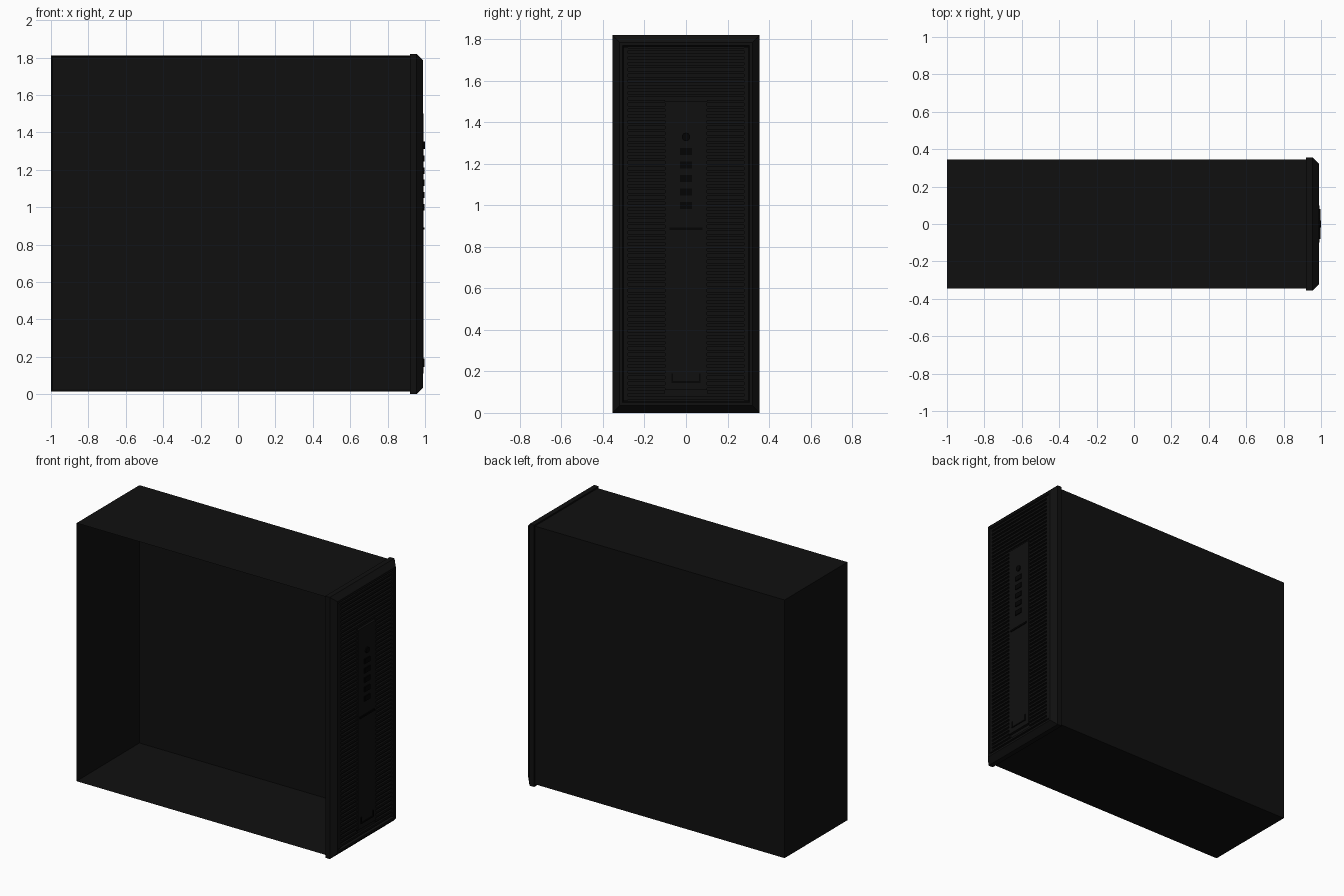
import bpy, bmesh

if "Cube" in bpy.data.objects:
    bpy.data.objects.remove(bpy.data.objects["Cube"])

mat = bpy.data.materials.new("matte_black")
mat.diffuse_color = (0.005, 0.005, 0.005, 1)
mat.use_nodes = True
mat.node_tree.nodes["Principled BSDF"].inputs["Base Color"].default_value = mat.diffuse_color
dark = bpy.data.materials.new("deep_black")
dark.diffuse_color = (0.001, 0.001, 0.001, 1)
dark.use_nodes = True
dark.node_tree.nodes["Principled BSDF"].inputs["Base Color"].default_value = dark.diffuse_color


def finish(name, bm, material=mat):
    bmesh.ops.recalc_face_normals(bm, faces=bm.faces)
    me = bpy.data.meshes.new(name)
    bm.to_mesh(me)
    bm.free()
    me.materials.append(material)
    ob = bpy.data.objects.new(name, me)
    bpy.context.collection.objects.link(ob)
    return ob


def add_box(bm, x, y, z):
    vs = bmesh.ops.create_cube(bm, size=1)["verts"]
    for v in vs:
        v.co = [lo + (c + 0.5) * (hi - lo) for c, (lo, hi) in zip(v.co, (x, y, z))]


def boxes(name, specs, material=mat):
    bm = bmesh.new()
    for s in specs:
        add_box(bm, *s)
    return finish(name, bm, material)


# Case shell: tray open on the -y side
X0, X1, D, Z0, Z1, T = -1.0, 0.93, 0.345, 0.015, 1.81, 0.015
bm = bmesh.new()
add_box(bm, (X0, X1), (-D, D), (Z0, Z1))
front = min(bm.faces, key=lambda f: f.calc_center_median().y)
bmesh.ops.inset_region(bm, faces=[front], thickness=T)
for v in front.verts:
    v.co.y = D - T
finish("case_shell", bm)

# Front bezel: stepped loops from the back rim to the recessed grille bed
loops = [(0.92, 0.0), (0.955, 0.0), (0.99, 0.035), (0.99, 0.05), (0.975, 0.055)]
bm = bmesh.new()
rings = []
for x, i in loops:
    y, lo, hi = 0.355 - i, i, 1.82 - i
    rings.append([bm.verts.new((x, a, b)) for a, b in
                  ((-y, lo), (y, lo), (y, hi), (-y, hi))])
for a, b in zip(rings, rings[1:]):
    for k in range(4):
        n = (k + 1) % 4
        bm.faces.new((a[k], a[n], b[n], b[k]))
bm.faces.new(rings[0])
bm.faces.new(rings[-1])
finish("front_bezel", bm)

# Horizontal grille slats, split around the central control strip
slats = []
pitch = 0.028
for n in range(61):
    z = 0.065 + n * pitch
    spans = [(-0.28, 0.28)]
    if 0.09 < z < 1.51:
        spans = [(-0.28, -0.1), (0.1, 0.28)]
    slats += [((0.974, 0.988), s, (z, z + pitch * 0.5)) for s in spans]
boxes("grille_slats", slats)
boxes("grille_side_strips", [((0.974, 0.988), s, (0.06, 1.76))
                             for s in ((-0.3, -0.28), (0.28, 0.3))])

# Central control strip
boxes("control_strip", [((0.974, 0.992), (-0.1, 0.1), (0.11, 1.5))])

# Ports, buttons and trim on the strip
boxes("ports", [((0.99, 0.998), (-0.03, 0.03), (z - 0.017, z + 0.017))
                for z in (1.0, 1.065, 1.13, 1.195, 1.26)], dark)
bm = bmesh.new()
bmesh.ops.create_cone(bm, cap_ends=True, segments=24, radius1=0.02, radius2=0.02, depth=0.01)
for v in bm.verts:
    x, y, z = v.co
    v.co = (0.995 + z, x, 1.33 + y)
finish("power_button", bm, dark)
boxes("divider_line", [((0.99, 0.998), (-0.08, 0.08), (0.88, 0.892))], dark)
boxes("lower_trim", [((0.99, 0.997), (-0.07, 0.07), (0.145, 0.153)),
                     ((0.99, 0.997), (0.062, 0.07), (0.145, 0.19)),
                     ((0.99, 0.997), (-0.07, -0.062), (0.145, 0.19))], dark)
